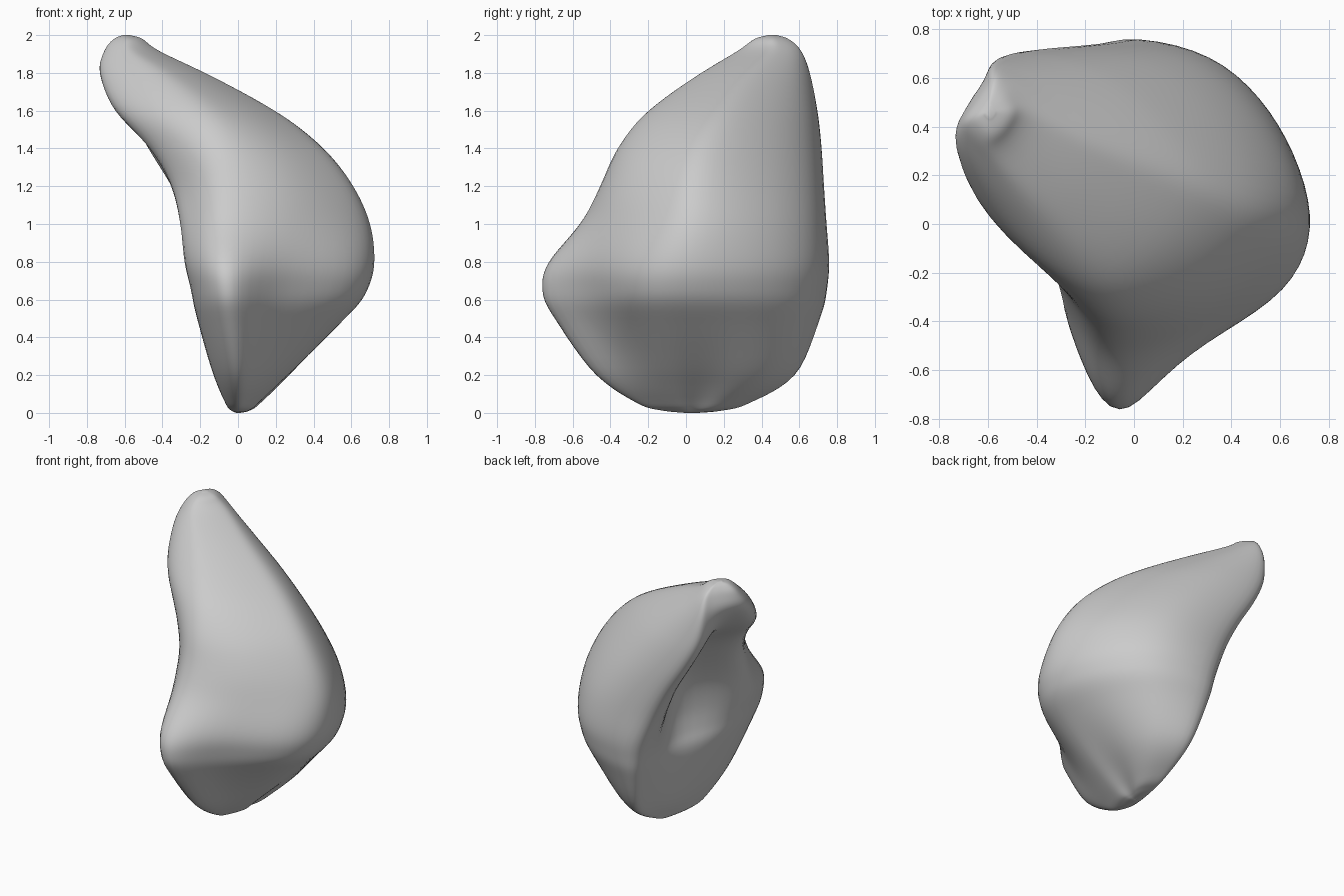
import bpy, bmesh
from mathutils import Vector

if "Cube" in bpy.data.objects:
    bpy.data.objects.remove(bpy.data.objects["Cube"])

# z, front edge xy, right bulge xy, back edge xy, left side xy,
# front-right fullness, depth of the hollow in the left face
LEVELS = [
    (.05,  .00, -.26,  .09, .05,  .01, .33, -.06, .00,  .10, -.01),
    (.20, -.01, -.49,  .25, .07,  .01, .59, -.12, -.02, .09, -.02),
    (.50, -.05, -.725, .58, .03, -.04, .72, -.21, -.10, .03, .02),
    (.65, -.06, -.785, .69, .02, -.06, .75, -.24, -.18, .02, .09),
    (.80, -.07, -.75,  .73, .03, -.10, .76, -.28, -.22, .05, .16),
    (1.0, -.07, -.57,  .71, .06, -.19, .74, -.31, -.18, .11, .21),
    (1.2, -.08, -.46,  .62, .08, -.30, .73, -.36, -.06, .14, .23),
    (1.4, -.11, -.37,  .46, .12, -.43, .72, -.48, .02,  .14, .20),
    (1.6, -.20, -.21,  .20, .22, -.53, .70, -.67, .15,  .14, .09),
    (1.8, -.42, .08, -.18, .35,  -.57, .66, -.74, .32,  .14, -.02),
    (1.92, -.58, .28, -.43, .46, -.57, .61, -.71, .41,  .14, -.01),
]
STEPS = 6


def bowed(a, b, amount, t=.5):
    """Point along a-b pushed outward by a fraction of the length."""
    d = b - a
    return a.lerp(b, t) + Vector((d.y, -d.x, 0)) * amount


def section(z, fx, fy, rx, ry, bx, by, lx, ly, full, hollow):
    f, r, b, l = (Vector((x, y, z)) for x, y in ((fx, fy), (rx, ry), (bx, by), (lx, ly)))
    rim = bowed(b, l, .03, .22)
    dish = b.lerp(l, .57) + Vector((hollow, 0, 0))
    back = .2 - .1 * max(0, z - .9)
    return [f, bowed(f, r, full, .34), bowed(f, r, .12, .75), r,
            bowed(r, b, back * .9, .32), bowed(r, b, back, .68),
            b, rim, dish, l, bowed(l, f, .12)]


def spline(p0, p1, p2, p3, t):
    return (p1 * 2 + (p2 - p0) * t + (p0 * 2 - p1 * 5 + p2 * 4 - p3) * t * t
            + (p1 * 3 - p0 - p2 * 3 + p3) * t ** 3) / 2


def smooth_path(pts, closed):
    n, out = len(pts), []
    pick = (lambda i: pts[i % n]) if closed else (lambda i: pts[max(0, min(n - 1, i))])
    for i in range(n if closed else n - 1):
        for s in range(STEPS):
            out.append(spline(*(pick(i + k) for k in (-1, 0, 1, 2)), s / STEPS))
    return out if closed else out + [pts[-1]]


def cap_ring(ring, tip, z, scale):
    c = Vector((tip.x, tip.y, z))
    return [c + Vector((p.x - tip.x, p.y - tip.y, 0)) * scale for p in ring]


# Smooth horizontal sections, rounded off at foot and horn tip
rings = [smooth_path(section(*row), True) for row in LEVELS]
foot, tip = Vector((0, .03, 0)), Vector((-.595, .46, 2))
rings = ([cap_ring(rings[0], foot, 0, .08), cap_ring(rings[0], foot, .012, .55)] + rings
         + [cap_ring(rings[-1], tip, 1.98, .55), cap_ring(rings[-1], tip, 2, .1)])
columns = [smooth_path(col, False) for col in zip(*rings)]

# Skin the sections
bm = bmesh.new()
grid = [[bm.verts.new(p) for p in col] for col in columns]
n, rows = len(grid), len(grid[0])
for i in range(n):
    a, b = grid[i], grid[(i + 1) % n]
    for j in range(rows - 1):
        bm.faces.new((a[j], b[j], b[j + 1], a[j + 1]))
bm.faces.new([c[0] for c in reversed(grid)])
bm.faces.new([c[-1] for c in grid])
for _ in range(10):
    bmesh.ops.smooth_vert(bm, verts=bm.verts, factor=.4,
                          use_axis_x=True, use_axis_y=True, use_axis_z=False)
bmesh.ops.recalc_face_normals(bm, faces=bm.faces)
for f in bm.faces:
    f.smooth = True
mesh = bpy.data.meshes.new("horned_body")
bm.to_mesh(mesh)
bm.free()
bpy.context.collection.objects.link(bpy.data.objects.new("horned_body", mesh))
